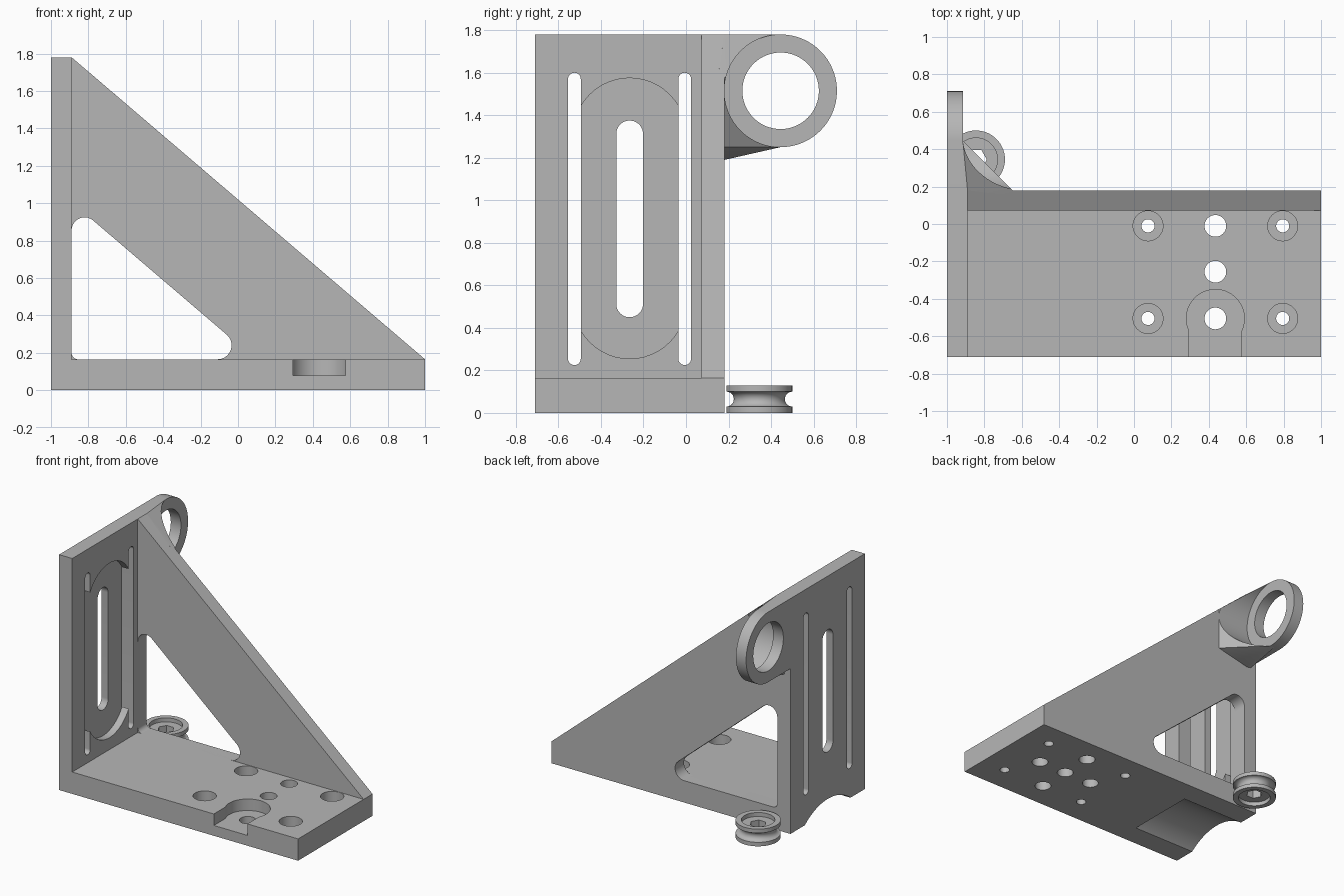
import bpy, bmesh, math
from mathutils import Vector

cube = bpy.data.objects.get("Cube")
if cube:
    bpy.data.objects.remove(cube, do_unlink=True)

# Single grey material
grey = bpy.data.materials.new("plain grey")
grey.use_nodes = True
COL = (0.47, 0.47, 0.47, 1)
grey.diffuse_color = COL
grey.node_tree.nodes["Principled BSDF"].inputs["Base Color"].default_value = COL


def make(name, bm):
    bmesh.ops.recalc_face_normals(bm, faces=bm.faces)
    me = bpy.data.meshes.new(name)
    bm.to_mesh(me)
    bm.free()
    ob = bpy.data.objects.new(name, me)
    bpy.context.collection.objects.link(ob)
    me.materials.append(grey)
    return ob


def prism(name, pts, axis, a, b):
    """Extrude a 2D outline along an axis from a to b."""
    put = {"x": lambda p, t: (t, p[0], p[1]),
           "y": lambda p, t: (p[0], t, p[1]),
           "z": lambda p, t: (p[0], p[1], t)}[axis]
    bm = bmesh.new()
    lo = [bm.verts.new(put(p, a)) for p in pts]
    hi = [bm.verts.new(put(p, b)) for p in pts]
    n = len(pts)
    bm.faces.new(lo)
    bm.faces.new(hi)
    for i in range(n):
        j = (i + 1) % n
        bm.faces.new((lo[i], lo[j], hi[j], hi[i]))
    return make(name, bm)


def arc(cx, cy, r, a0, a1, n=24):
    return [(cx + r * math.cos(math.radians(a0 + (a1 - a0) * i / n)),
             cy + r * math.sin(math.radians(a0 + (a1 - a0) * i / n))) for i in range(n + 1)]


def circle(cx, cy, r, n=48):
    return arc(cx, cy, r, 0, 360, n)[:-1]


def rect(x0, y0, x1, y1):
    return [(x0, y0), (x1, y0), (x1, y1), (x0, y1)]


def stadium(cx, r, z0, z1):
    return arc(cx, z1 - r, r, 0, 180) + arc(cx, z0 + r, r, 180, 360)


def rounded(corners, n=10):
    """Polygon with a fillet radius per corner (x, y, r)."""
    out = []
    for i, (x, y, r) in enumerate(corners):
        p = Vector((x, y))
        u = (Vector(corners[i - 1][:2]) - p).normalized()
        v = (Vector(corners[(i + 1) % len(corners)][:2]) - p).normalized()
        half = u.angle(v) / 2
        c = p + (u + v).normalized() * (r / math.sin(half))
        t = r / math.tan(half)
        d0, d1 = p + u * t - c, p + v * t - c
        sweep = math.pi - 2 * half
        for k in range(n + 1):
            f = k / n
            q = (d0 * math.sin((1 - f) * sweep) + d1 * math.sin(f * sweep)) / math.sin(sweep)
            out.append(tuple(c + q))
    return out


def cut(ob, pts, axis, a, b):
    cutter = prism("cutter", pts, axis, a, b)
    cutter.hide_render = True
    mod = ob.modifiers.new("cut", "BOOLEAN")
    mod.operation = "DIFFERENCE"
    mod.solver = "EXACT"
    mod.object = cutter
    bpy.context.view_layer.objects.active = ob
    bpy.ops.object.modifier_apply(modifier=mod.name)
    bpy.data.objects.remove(cutter, do_unlink=True)


Y0, Y1, T, H = -0.71, 0.18, 0.165, 1.78   # depth range, base thickness, height
XP = -0.89                                # inner face of upright
YC = -0.265                               # centre line of slots
# Shallow cylindrical relief under the rear end
relief = circle(YC, -0.345, 0.44, 96)

# Base plate with counterbored holes, pocket and through holes
base = prism("base_plate", rect(XP, Y0, 1, Y1), "z", 0, T)
for x in (0.075, 0.795):
    for y in (-0.01, -0.505):
        cut(base, circle(x, y, 0.08), "z", 0.075, 0.3)
        cut(base, circle(x, y, 0.035), "z", -0.1, 0.3)
pocket = arc(0.435, -0.505, 0.155, -25.4, 205.4, 40) + [(0.295, -0.8), (0.575, -0.8)]
cut(base, pocket, "z", 0.078, 0.3)
for y in (-0.01, -0.255, -0.505):
    cut(base, circle(0.435, y, 0.058), "z", -0.1, 0.3)
for x in (0.198, 0.672):
    cut(base, circle(x, -0.255, 0.058), "z", -0.1, 0.08)
cut(base, relief, "x", -1.2, -0.47)

# Upright plate with recessed panel and three slots
upright = prism("upright_plate", rect(Y0, 0, Y1, H), "x", -1, XP)
cut(upright, stadium(YC, 0.265, 0.255, 1.575), "x", -0.945, -0.7)
cut(upright, stadium(YC, 0.063, 0.45, 1.375), "x", -1.2, -0.7)
for y in (-0.525, -0.006):
    cut(upright, stadium(y, 0.03, 0.225, 1.6), "x", -1.2, -0.7)
cut(upright, relief, "x", -1.2, -0.7)

# Triangular side web with rounded window
web = prism("side_web", [(-0.95, 0.1), (0.99, 0.1), (1, T), (XP, H), (-0.95, H)], "y", 0.073, Y1)
cut(web, rounded([(XP, T, 0.035), (0.094, T, 0.075), (XP, 1.006, 0.07)]), "y", -0.1, 0.4)

# Ring lug, tangent to the top of the upright
RY, RZ, RR, RH = 0.445, 1.515, 0.265, 0.18
lug = prism("ring_lug", arc(RY, RZ, RR, -90, 90, 48) + [(0.15, H), (0.15, RZ - RR)], "x", -1, -0.915)
cut(lug, circle(RY, RZ, RH, 64), "x", -1.2, -0.5)

# Corner brace between the ring lug and the web, hollowed around the ring
bm = bmesh.new()
for p in [(-0.95, 0.15, 1.19), (-0.915, 0.18, 1.19), (-0.65, 0.18, 1.25), (-0.65, 0.15, 1.25),
          (-0.915, RY, 1.25), (-0.95, RY, 1.25), (-0.95, 0.15, H), (-0.89, 0.18, H),
          (-0.915, RY, H), (-0.95, RY, H), (-0.65, 0.18, 1.575), (-0.65, 0.15, 1.575)]:
    bm.verts.new(p)
bmesh.ops.convex_hull(bm, input=bm.verts)
brace = make("corner_brace", bm)
cut(brace, circle(RY, RZ, RR, 64), "x", -0.915, -0.3)
cut(brace, circle(RY, RZ, RH, 64), "x", -1.2, -0.5)

# Grooved roller standing behind the upright
groove = [(0.155 + 0.035 * math.cos(math.radians(a)), 0.065 + 0.035 * math.sin(math.radians(a)))
          for a in range(270, 89, -15)]
profile = ([(0, 0.03), (0.115, 0.03), (0.115, 0), (0.155, 0)] + groove
           + [(0.155, 0.13), (0.115, 0.13), (0.115, 0.1), (0, 0.1)])
bm = bmesh.new()
vs = [bm.verts.new((r, 0, z)) for r, z in profile]
es = [bm.edges.new(e) for e in zip(vs, vs[1:])]
bmesh.ops.spin(bm, geom=vs + es, cent=(0, 0, 0), axis=(0, 0, 1), angle=2 * math.pi, steps=56)
bmesh.ops.remove_doubles(bm, verts=bm.verts, dist=1e-5)
bmesh.ops.translate(bm, verts=bm.verts, vec=(-0.845, 0.345, 0))
roller = make("grooved_roller", bm)
cut(roller, circle(-0.845, 0.345, 0.058, 6), "z", -0.1, 0.3)

# Smooth the round walls, keep the edges sharp
bpy.ops.object.select_all(action="DESELECT")
for ob in (base, upright, web, lug, brace, roller):
    ob.select_set(True)
bpy.context.view_layer.objects.active = base
bpy.ops.object.shade_smooth_by_angle(angle=math.radians(30))
